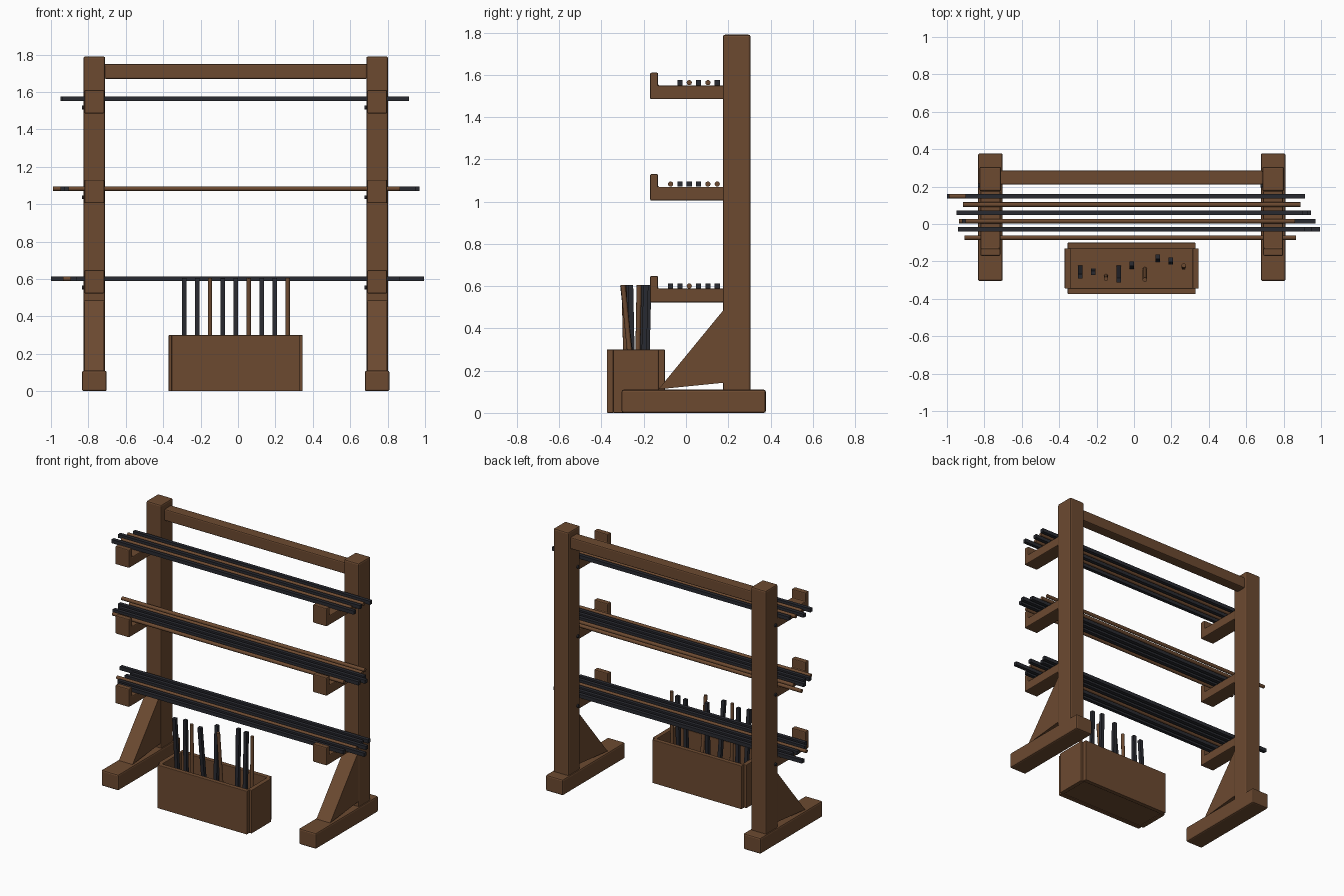
import bpy, bmesh
from math import pi
from mathutils import Vector

old = bpy.data.objects.get("Cube")
if old:
    bpy.data.objects.remove(old, do_unlink=True)


def material(name, rgb):
    m = bpy.data.materials.new(name)
    m.use_nodes = True
    m.diffuse_color = (*rgb, 1)
    bsdf = m.node_tree.nodes["Principled BSDF"]
    bsdf.inputs["Base Color"].default_value = (*rgb, 1)
    bsdf.inputs["Roughness"].default_value = 0.8
    return m


WOOD = material("brown wood", (0.15, 0.068, 0.030))
IRON = material("dark iron", (0.022, 0.023, 0.030))


def finish(bm, name, mat, bevel=0.0):
    bmesh.ops.recalc_face_normals(bm, faces=bm.faces)
    mesh = bpy.data.meshes.new(name)
    bm.to_mesh(mesh)
    bm.free()
    mesh.materials.append(mat)
    ob = bpy.data.objects.new(name, mesh)
    bpy.context.collection.objects.link(ob)
    if bevel:
        mod = ob.modifiers.new("Soft edges", "BEVEL")
        mod.width = bevel
        mod.segments = 2
    return ob


def box(name, x, y, z, mat=WOOD, bevel=0.006):
    """Box from (low, high) pairs along each axis."""
    bm = bmesh.new()
    bmesh.ops.create_cube(bm, size=1)
    for v in bm.verts:
        v.co = [sum(r) / 2 + c * (r[1] - r[0]) for r, c in zip((x, y, z), v.co)]
    return finish(bm, name, mat, bevel)


def extrusion(name, outline, x, width, bevel=0.006):
    """Side profile in (y, z) extruded along x, centred on x."""
    bm = bmesh.new()
    face = bm.faces.new([bm.verts.new((x - width / 2, y, z)) for y, z in outline])
    out = bmesh.ops.extrude_face_region(bm, geom=[face])
    moved = [g for g in out["geom"] if isinstance(g, bmesh.types.BMVert)]
    bmesh.ops.translate(bm, verts=moved, vec=(width, 0, 0))
    return finish(bm, name, WOOD, bevel)


def rod(name, a, b, size, is_wood):
    """Round wooden rod or square iron bar from a to b."""
    a, b = Vector(a), Vector(b)
    sides = 10 if is_wood else 4
    radius = size / 2 if is_wood else size / 2 ** 0.5
    bm = bmesh.new()
    bmesh.ops.create_cone(bm, cap_ends=True, segments=sides, radius1=radius,
                          radius2=radius, depth=(b - a).length)
    if not is_wood:
        bmesh.ops.rotate(bm, verts=bm.verts, cent=(0, 0, 0),
                         matrix=Vector((1, 0, 0)).rotation_difference(
                             Vector((1, 1, 0))).to_matrix())
    ob = finish(bm, name, WOOD if is_wood else IRON)
    ob.rotation_euler = Vector((0, 0, 1)).rotation_difference(b - a).to_euler()
    ob.location = (a + b) / 2
    if is_wood:
        for p in ob.data.polygons:
            p.use_smooth = len(p.vertices) == 4
    return ob


CENTRE = -0.012
TIERS = {"top": 1.55, "middle": 1.07, "bottom": 0.588}

# Two upright frames with feet, braces, hooked arms and bolts
for side, sign in (("right", -1), ("left", 1)):
    x = CENTRE + sign * 0.756
    box(side + "_foot", (x - 0.066, x + 0.066), (-0.305, 0.378), (0, 0.11), bevel=0.01)
    box(side + "_post", (x - 0.058, x + 0.058), (0.175, 0.306), (0.1, 1.79), bevel=0.01)
    extrusion(side + "_brace", [(-0.13, 0.112), (0.18, 0.143), (0.18, 0.49)],
              x, 0.105, 0)
    for tier, top in TIERS.items():
        low, lip = top - 0.065, top + 0.06
        extrusion(f"{side}_{tier}_arm",
                  [(-0.17, low), (0.18, low), (0.18, top), (-0.132, top),
                   (-0.132, lip), (-0.17, lip)], x, 0.106)
        rod(f"{side}_{tier}_bolt", (x - 0.067, 0.205, top - 0.033),
            (x - 0.05, 0.205, top - 0.033), 0.022, True).data.materials[0] = IRON

# Rail between the posts
box("top_rail", (-0.715, 0.69), (0.21, 0.285), (1.67, 1.75), bevel=0.008)

# Stock on the arms: slot, left end, right end, wood or iron
STOCK = {
    "top": [(1, -0.94, 0.915, "iron"), (2, -0.9, 0.86, "wood"),
            (3, -0.95, 0.9, "iron"), (4, -0.915, 0.89, "wood"),
            (5, -0.9, 0.915, "iron")],
    "middle": [(0, -0.905, 0.865, "wood"), (1, -0.93, 0.95, "iron"),
               (2, -0.92, 0.97, "iron"), (3, -0.95, 0.93, "iron"),
               (4, -0.9, 0.88, "wood"), (5, -0.99, 0.87, "wood")],
    "bottom": [(0, -0.865, 0.865, "iron"), (1, -0.895, 0.995, "iron"),
               (2, -0.935, 0.9, "wood"), (3, -0.9, 0.945, "iron"),
               (4, -0.89, 0.88, "iron"), (5, -1.0, 0.9, "iron")],
}
for tier, bars in STOCK.items():
    z = TIERS[tier] + 0.013
    for slot, left, right, kind in bars:
        y = -0.073 + slot * 0.0442
        rod(f"{tier}_{kind}_bar_{slot + 1}", (left, y, z), (right, y, z),
            0.025, kind == "wood")

# Open bin: end panels stand slightly proud of the long ones
box("bin_front", (-0.355, 0.33), (-0.375, -0.343), (0, 0.3), bevel=0.004)
box("bin_back", (-0.355, 0.33), (-0.132, -0.1), (0, 0.3), bevel=0.004)
box("bin_right_end", (-0.371, -0.339), (-0.345, -0.13), (0, 0.3), bevel=0.004)
box("bin_left_end", (0.314, 0.346), (-0.345, -0.13), (0, 0.3), bevel=0.004)
box("bin_floor", (-0.345, 0.32), (-0.346, -0.128), (0.005, 0.035), bevel=0)

# Offcuts leaning in the bin: y at the floor and at the top, every third wooden
LEAN = [(-0.235, -0.28), (-0.25, -0.262), (-0.28, -0.293),
        (-0.235, -0.3), (-0.228, -0.213), (-0.242, -0.298),
        (-0.19, -0.176), (-0.205, -0.19), (-0.232, -0.222)]
for i, (y_low, y_high) in enumerate(LEAN):
    x = -0.288 + i * 0.0692
    rod(f"bin_offcut_{i + 1}", (x, y_low, 0.035), (x, y_high, 0.605),
        0.024, i % 3 == 2)
